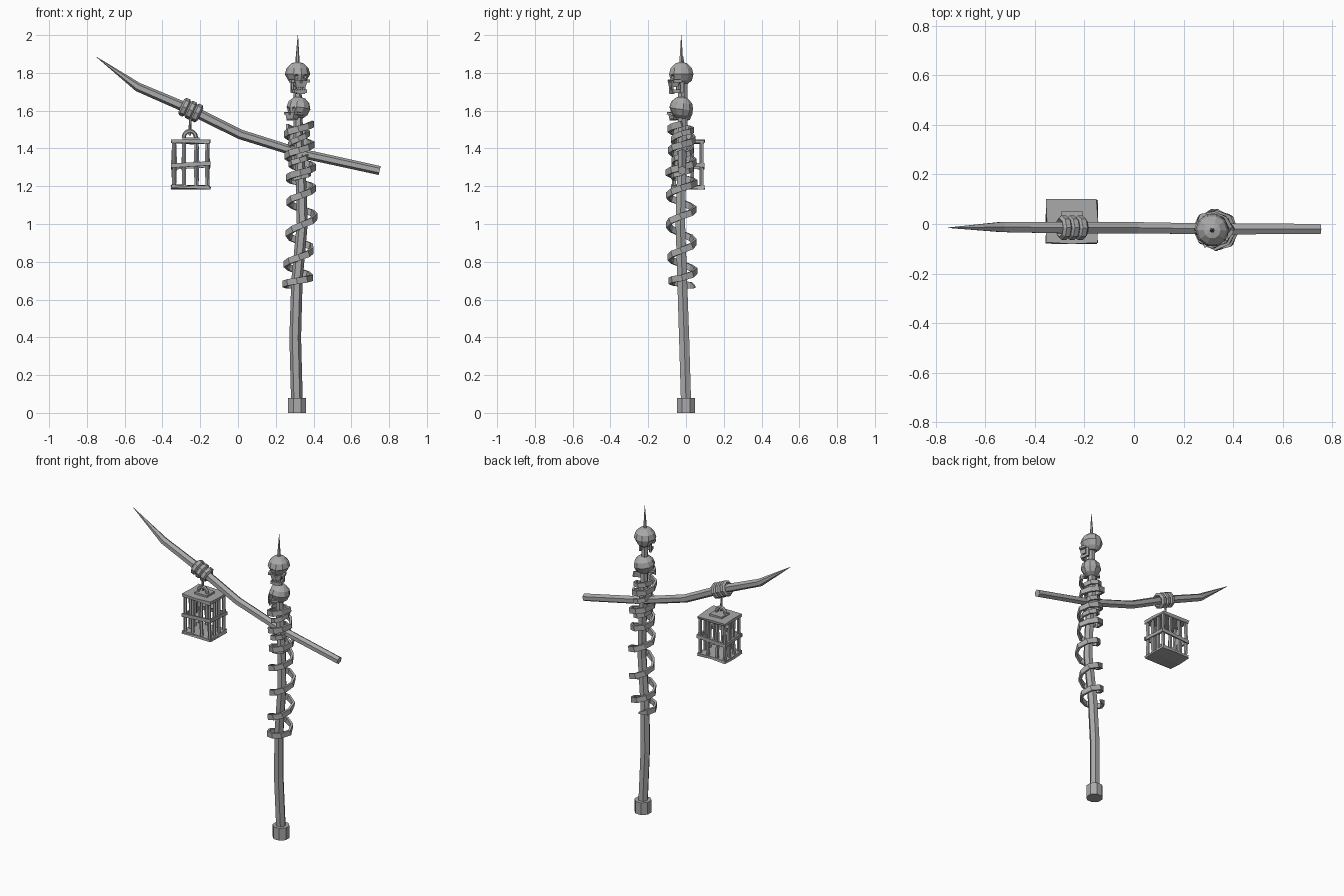
import bpy, bmesh, math, random
from mathutils import Vector, Matrix

cube = bpy.data.objects.get("Cube")
if cube:
    bpy.data.objects.remove(cube, do_unlink=True)
random.seed(4)

grey = bpy.data.materials.new("plain grey")
grey.use_nodes = True
GREY = (0.4, 0.4, 0.4, 1)
grey.diffuse_color = GREY
grey.node_tree.nodes["Principled BSDF"].inputs["Base Color"].default_value = GREY


def finish(name, bm):
    bmesh.ops.recalc_face_normals(bm, faces=bm.faces)
    mesh = bpy.data.meshes.new(name)
    bm.to_mesh(mesh)
    bm.free()
    mesh.materials.append(grey)
    obj = bpy.data.objects.new(name, mesh)
    bpy.context.collection.objects.link(obj)
    return obj


def sweep(name, path, radii, sides=6, outs=None, squash=1.0, closed=False):
    """Sweep a polygon section along a path; outs fixes the section's outward side."""
    bm = bmesh.new()
    path = [Vector(p) for p in path]
    n = len(path)
    rings = []
    for i, p in enumerate(path):
        a = path[(i - 1) % n] if closed or i else p
        b = path[(i + 1) % n] if closed or i < n - 1 else p
        t = (b - a).normalized()
        o = Vector(outs[i]) if outs else Vector((0, 1, 0))
        o = (o - t * o.dot(t)).normalized()
        u = t.cross(o)
        ring = []
        for k in range(sides):
            w = 2 * math.pi * (k + 0.5) / sides
            ring.append(bm.verts.new(p + radii[i] * (o * math.cos(w) * squash + u * math.sin(w))))
        rings.append(ring)
    for i in range(n if closed else n - 1):
        r, s = rings[i], rings[(i + 1) % n]
        for k in range(sides):
            m = (k + 1) % sides
            bm.faces.new((r[k], r[m], s[m], s[k]))
    if not closed:
        bm.faces.new(rings[0])
        bm.faces.new(rings[-1])
    return finish(name, bm)


def box(bm, centre, size, taper=1.0):
    """Box whose lower face is scaled by taper."""
    for v in bmesh.ops.create_cube(bm, size=1)["verts"]:
        k = taper if v.co.z < 0 else 1
        v.co = Vector((v.co.x * size[0] * k, v.co.y * size[1] * k, v.co.z * size[2])) + Vector(centre)


# Staff: foot, shaft and spike
sweep("staff_foot", [(0.313, 0, 0), (0.313, 0, 0.08)], [0.052, 0.052], 8)
shaft = [(0.312, 0, 0.06), (0.303, -0.01, 0.4), (0.312, -0.02, 0.7), (0.34, -0.03, 1.0),
         (0.335, -0.025, 1.2), (0.32, -0.02, 1.45), (0.315, -0.025, 1.75)]
sweep("staff_shaft", shaft, [0.031, 0.031, 0.03, 0.029, 0.028, 0.026, 0.02], 6)
sweep("top_spike", [(0.315, -0.025, 1.7), (0.315, -0.025, 1.88), (0.317, -0.025, 2.0)],
      [0.012, 0.01, 0.001], 6)

# Crossing branch with a sharpened end
branch = [(-0.75, -0.015, 1.885), (-0.53, -0.012, 1.725), (-0.25, -0.015, 1.605),
          (0.01, -0.015, 1.475), (0.33, -0.02, 1.375), (0.75, -0.02, 1.283)]
sweep("cross_branch", branch, [0.001, 0.024, 0.027, 0.026, 0.025, 0.024], 6)


# Flat vine winding up the shaft, turn heights listed at the right-hand side
def shaft_at(z):
    for a, b in zip(shaft, shaft[1:]):
        if z <= b[2]:
            return Vector(a).lerp(Vector(b), (z - a[2]) / (b[2] - a[2]))
    return Vector(shaft[-1])


def vine(name, heights, start, stop, radius, width):
    path, outs, steps = [], [], 8
    for i in range(start, stop):
        k, f = divmod(i, steps)
        z = heights[k] + (heights[k + 1] - heights[k]) * f / steps
        w = 2 * math.pi * f / steps
        out = Vector((math.cos(w), math.sin(w), 0))
        c = shaft_at(z)
        path.append(Vector((c.x, c.y, z)) + out * radius * random.uniform(0.9, 1.12))
        outs.append(out)
    widths = [width] * len(path)
    widths[0] = width * 0.3
    sweep(name, path, widths, 4, outs, 0.45)


vine("winding_vine", [0.65, 0.715, 0.86, 1.04, 1.19, 1.3, 1.42, 1.53, 1.62], 2, 57, 0.07, 0.024)
vine("upper_vine", [1.2, 1.27, 1.36, 1.48, 1.55], 4, 29, 0.052, 0.02)

# Rope coils around the branch, and the hanging cord
along = (Vector(branch[3]) - Vector(branch[1])).normalized()
side = Vector((0, 1, 0))
up = along.cross(side)
for i in range(3):
    c = Vector((-0.25, -0.015, 1.603)) + along * (i - 1) * 0.036
    outs = [side * math.cos(math.pi * k / 4) + up * math.sin(math.pi * k / 4) for k in range(8)]
    sweep("rope_coil", [c + o * 0.037 for o in outs], [0.02] * 8, 6, outs, 0.75, True)
sweep("hanging_cord", [(-0.255, 0, 1.47), (-0.252, -0.01, 1.6)], [0.007, 0.007], 6)

# Cage: plates, bars, tilted hoop and handle
CX, CY = -0.25, 0.01
for name, z, h in (("cage_floor", 1.195, 0.02), ("cage_roof", 1.435, 0.02)):
    bm = bmesh.new()
    box(bm, (CX, CY, z), (0.205, 0.175, h))
    bmesh.ops.subdivide_edges(bm, edges=bm.edges[:], cuts=1, use_grid_fill=True)
    for v in bm.verts:
        v.co += Vector([random.uniform(-0.004, 0.004) for _ in range(3)])
    finish(name, bm)
bm = bmesh.new()
box(bm, (CX, CY, 1.447), (0.09, 0.08, 0.02))
finish("roof_block", bm)
ex, ey = 0.088, 0.073
spots = [(sx * ex, t * ey) for sx in (-1, 1) for t in (-1, -0.33, 0.33, 1)]
spots += [(t * ex, sy * ey) for sy in (-1, 1) for t in (-0.4, 0.35)]
for x, y in spots:
    j = random.uniform(-0.006, 0.006)
    sweep("cage_bar", [(CX + x, CY + y, 1.2), (CX + x + j, CY + y, 1.32), (CX + x, CY + y, 1.435)],
          [0.011] * 3, 5)
bm = bmesh.new()
for s in (-1, 1):
    box(bm, (CX, CY + s * (ey + 0.008), 1.31), (0.21, 0.012, 0.022))
    box(bm, (CX + s * (ex + 0.008), CY, 1.31), (0.012, 0.17, 0.022))
for v in bm.verts:
    v.co.z += (v.co.x - CX) * 0.06 - (v.co.y - CY) * 0.06
finish("cage_hoop", bm)
arch = [(CX - 0.005 + 0.033 * math.cos(a), 0, 1.455 + 0.038 * math.sin(a))
        for a in [math.pi * k / 6 for k in range(7)]]
sweep("cage_handle", arch, [0.011] * 7, 6)


# Skulls: faceted cranium with cut sockets, face, teeth and optional jaw
def skull(name, place, jaw):
    bm = bmesh.new()
    bmesh.ops.create_uvsphere(bm, u_segments=10, v_segments=6, radius=1)
    for v in bm.verts:
        x, y, z = v.co
        pinch = 0.82 if z < -0.3 else 1.0
        v.co = Vector((x * 0.067 * pinch, y * 0.068, max(z, -0.8) * 0.066))
    cranium = finish(name + "_cranium", bm)
    bm = bmesh.new()
    for x, z, r in ((-0.026, -0.015, 0.017), (0.026, -0.015, 0.017), (0, -0.04, 0.009)):
        bmesh.ops.create_icosphere(bm, subdivisions=1, radius=r,
                                   matrix=Matrix.Translation((x, -0.062, z)))
    cutter = finish("socket_cutter", bm)
    cutter.hide_render = True

    bm = bmesh.new()
    box(bm, (0, -0.043, -0.05), (0.07, 0.045, 0.034), 0.75)
    for s in (-1, 1):
        box(bm, (s * 0.043, -0.035, -0.036), (0.018, 0.045, 0.014))
    for i in range(5):
        box(bm, ((i - 2) * 0.0105, -0.056, -0.07), (0.008, 0.01, 0.014), 0.8)
    face = finish(name + "_face", bm)
    parts = [cranium, face]
    for part in (cranium, face):
        cut = part.modifiers.new("sockets", "BOOLEAN")
        cut.operation, cut.object, cut.solver = "DIFFERENCE", cutter, "EXACT"
    bpy.context.view_layer.update()
    deps = bpy.context.evaluated_depsgraph_get()
    for part in (cranium, face):
        mesh = bpy.data.meshes.new_from_object(part.evaluated_get(deps))
        part.modifiers.clear()
        part.data = mesh
    bpy.data.objects.remove(cutter, do_unlink=True)
    if jaw:
        bm = bmesh.new()
        box(bm, (0, -0.052, -0.094), (0.052, 0.018, 0.02), 0.85)
        for s in (-1, 1):
            box(bm, (s * 0.029, -0.032, -0.09), (0.011, 0.05, 0.02))
            box(bm, (s * 0.033, -0.008, -0.067), (0.01, 0.02, 0.06), 0.9)
        for i in range(4):
            box(bm, ((i - 1.5) * 0.011, -0.055, -0.08), (0.008, 0.008, 0.012))
        parts.append(finish(name + "_jaw", bm))
    for part in parts:
        part.data.transform(place)


def pose(loc, turn, tilt, size):
    return (Matrix.Translation(loc) @ Matrix.Rotation(math.radians(turn), 4, "Z")
            @ Matrix.Rotation(math.radians(tilt), 4, "X") @ Matrix.Scale(size, 4))


skull("upper_skull", pose((0.315, -0.025, 1.793), 18, 0, 1.0), True)
skull("lower_skull", pose((0.32, -0.025, 1.613), -45, -8, 0.95), False)
